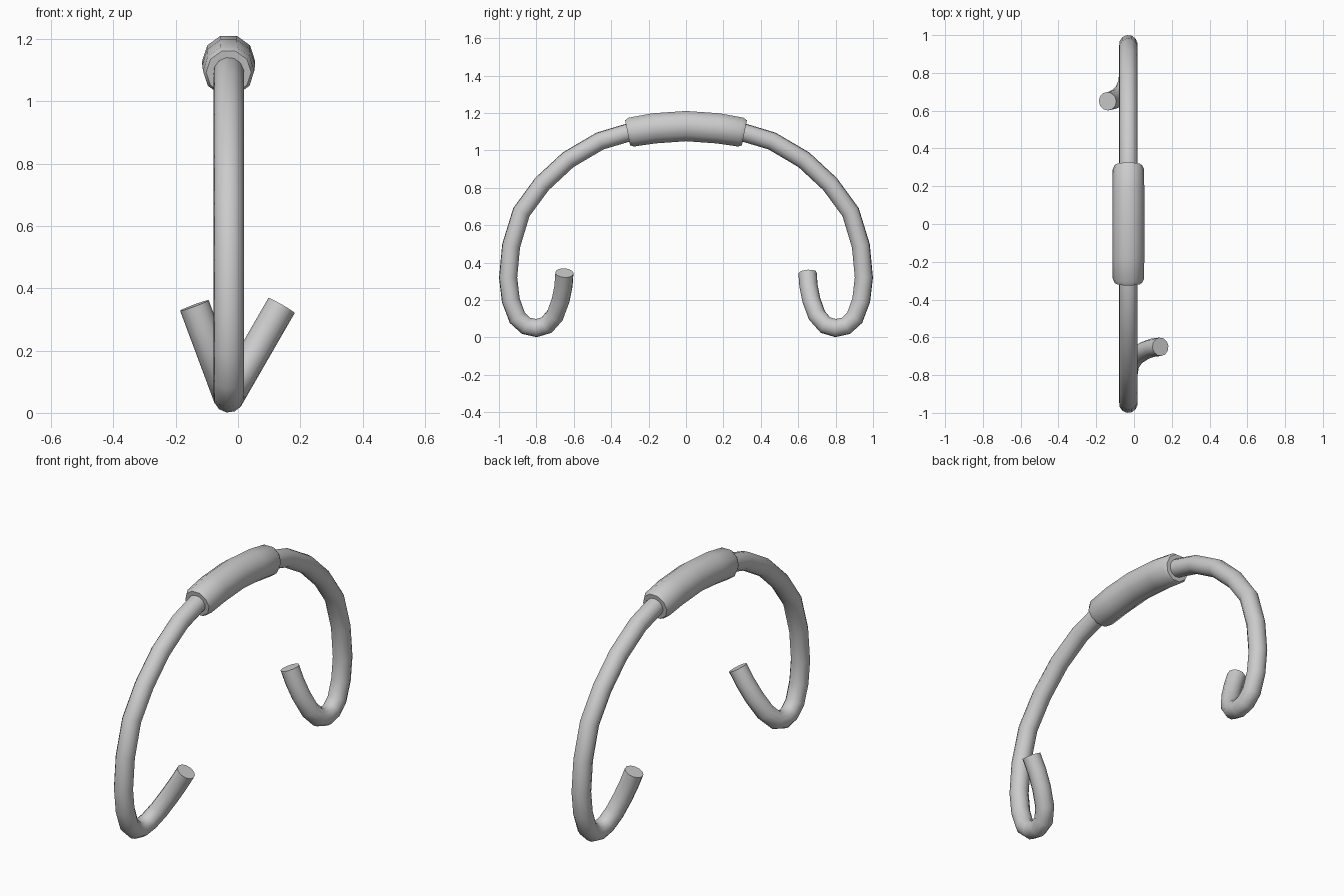
import bpy

if "Cube" in bpy.data.objects:
    bpy.data.objects.remove(bpy.data.objects["Cube"])

X0 = -0.03  # plane of the handle


def tube(name, points, radius, sides_res, scales=None):
    """Sweep a round section along a path and turn it into a smooth mesh."""
    cu = bpy.data.curves.new(name, 'CURVE')
    cu.dimensions = '3D'
    cu.bevel_depth = radius
    cu.bevel_resolution = sides_res
    cu.use_fill_caps = True
    sp = cu.splines.new('POLY')
    sp.points.add(len(points) - 1)
    for i, p in enumerate(points):
        sp.points[i].co = (*p, 1)
        sp.points[i].radius = scales[i] if scales else 1
    ob = bpy.data.objects.new(name, cu)
    bpy.context.collection.objects.link(ob)
    bpy.ops.object.select_all(action='DESELECT')
    ob.select_set(True)
    bpy.context.view_layer.objects.active = ob
    bpy.ops.object.convert(target='MESH')
    bpy.ops.object.shade_smooth_by_angle(angle=0.7)
    return bpy.context.object


# half of the bail in (y, z): from the crown down to the hook bottom
arch = [(0, 1.13), (0.17, 1.118), (0.32, 1.092), (0.46, 1.05), (0.63, 0.95),
        (0.77, 0.82), (0.88, 0.67), (0.935, 0.49), (0.951, 0.32),
        (0.937, 0.2), (0.902, 0.105), (0.855, 0.062), (0.80, 0.05)]
# upturned end of the hook, splayed sideways in proportion to height
hook = [(0.745, 0.066), (0.70, 0.118), (0.67, 0.20), (0.655, 0.275), (0.65, 0.345)]


def half(sign, splay):
    pts = [(X0, sign * y, z) for y, z in arch]
    pts += [(X0 + splay * (z - 0.05) / 0.295, sign * y, z) for y, z in hook]
    return pts


# wire bail with both hooks
front, back = half(-1, 0.17), half(1, -0.11)
tube("wire_bail", front[::-1] + back[1:], 0.049, 4)

# grip sleeve with chamfered ends
side = [(0.17, 1.118, 1.0), (0.292, 1.098, 0.97), (0.312, 1.094, 0.85)]
grip = [(-y, z, r) for y, z, r in side[::-1]] + [(0, 1.13, 1.0)] + side
tube("grip_sleeve", [(X0, y, z) for y, z, r in grip], 0.085, 3,
     [r for y, z, r in grip])
